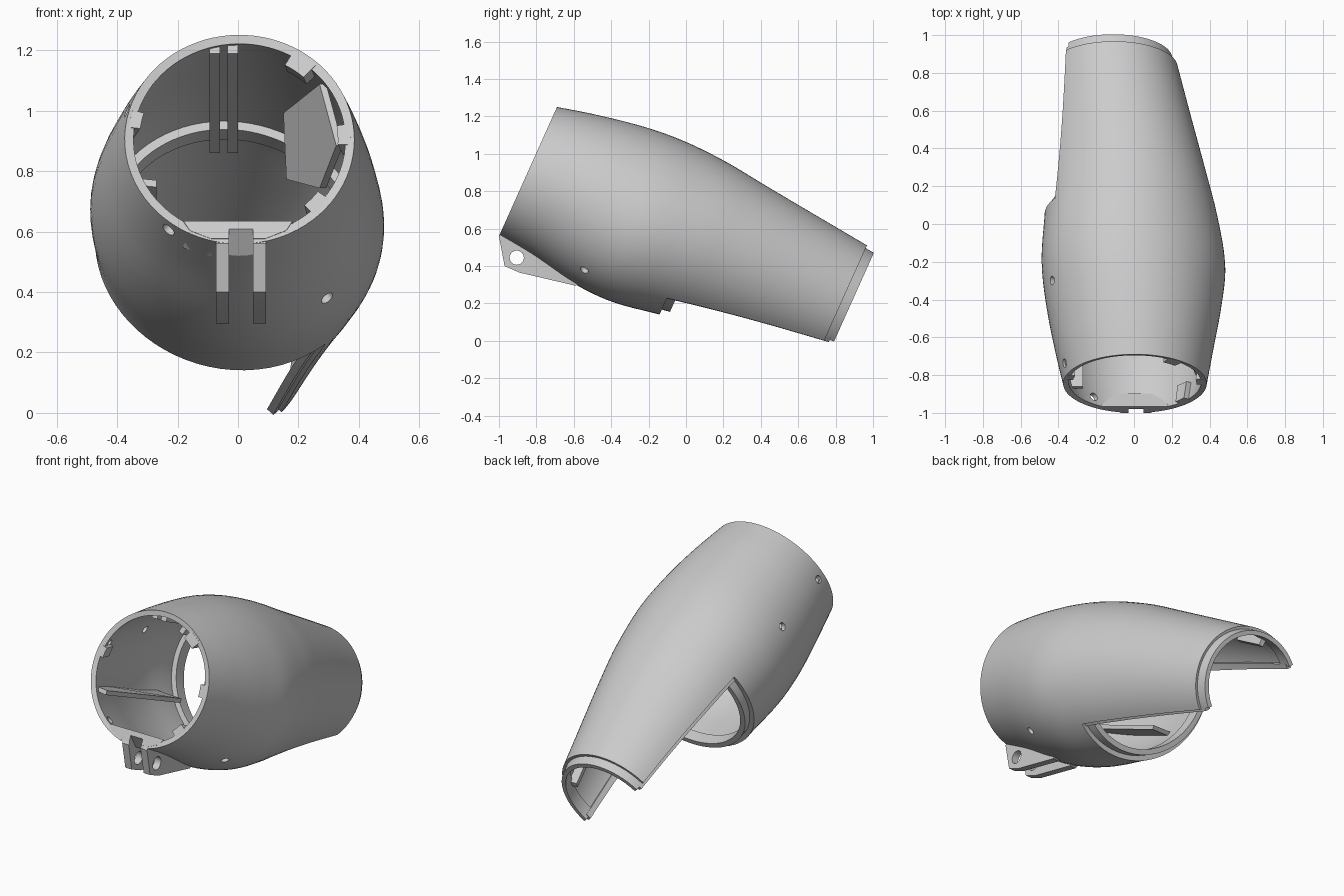
import bpy, bmesh, math
from mathutils import Matrix, Vector

if "Cube" in bpy.data.objects:
    bpy.data.objects.remove(bpy.data.objects["Cube"])

# Tilted working frame: x across, s along the tube axis, t across the tube upward
TILT = math.atan2(0.31, 0.69)
FRAME = Matrix.Translation((0, -0.845, 0.905)) @ Matrix.Rotation(-TILT, 4, 'X')
WORLD = Matrix.Identity(4)
SPLIT, END = 0.955, 1.815

# Cross-sections: s, centre x, centre t, radius x, radius t
SECTIONS = [
    (0.00, 0.005, 0.000, 0.380, 0.379),
    (0.20, 0.000, 0.012, 0.420, 0.413),
    (0.47, -0.002, 0.014, 0.468, 0.457),
    (0.69, -0.003, 0.020, 0.488, 0.466),
    (0.95, -0.015, 0.036, 0.460, 0.442),
    (1.20, -0.041, 0.040, 0.424, 0.411),
    (1.50, -0.073, 0.045, 0.380, 0.373),
    (1.88, -0.113, 0.050, 0.328, 0.326),
]


def section(s):
    """Smooth interpolation of the cross-section table."""
    P = SECTIONS
    k = max(i for i in range(len(P) - 1) if P[i][0] <= s or i == 0)

    def slope(i, c):
        a, b = P[max(i - 1, 0)], P[min(i + 1, len(P) - 1)]
        return (b[c] - a[c]) / (b[0] - a[0])
    h = P[k + 1][0] - P[k][0]
    u = (s - P[k][0]) / h
    return [(2*u**3 - 3*u*u + 1) * P[k][c] + (u**3 - 2*u*u + u) * h * slope(k, c)
            + (3*u*u - 2*u**3) * P[k+1][c] + (u**3 - u*u) * h * slope(k + 1, c)
            for c in range(1, 5)]


def point(s, deg, depth=0.0):
    cx, ct, rx, rt = section(s)
    a = math.radians(deg)
    # The bulb is slightly oval, longest from upper left to lower right
    depth -= 0.02 * math.cos(2 * math.radians(deg + 50)) * math.exp(-((s - 0.75) / 0.36) ** 2)
    return Vector((cx + (rx - depth) * math.cos(a), s, ct + (rt - depth) * math.sin(a)))


def cut_angles(s):
    """Angular range that remains behind the opening."""
    u = max(0.0, (s - SPLIT) / (END - SPLIT))
    return -50 + 8 * u, 149 - 10 * u


def make(name, verts, faces, frame=FRAME, recalc=True):
    me = bpy.data.meshes.new(name)
    me.from_pydata([frame @ Vector(v) for v in verts], [], faces)
    if recalc:
        bm = bmesh.new()
        bm.from_mesh(me)
        bmesh.ops.recalc_face_normals(bm, faces=bm.faces)
        bm.to_mesh(me)
        bm.free()
    ob = bpy.data.objects.new(name, me)
    bpy.context.collection.objects.link(ob)
    return ob


def activate(ob):
    bpy.ops.object.select_all(action='DESELECT')
    ob.select_set(True)
    bpy.context.view_layer.objects.active = ob


def smooth(ob):
    activate(ob)
    bpy.ops.object.shade_smooth_by_angle(angle=math.radians(32))


def cut(ob, cutters):
    activate(ob)
    for c in cutters:
        m = ob.modifiers.new("cut", 'BOOLEAN')
        m.object, m.operation, m.solver = c, 'DIFFERENCE', 'EXACT'
        bpy.ops.object.modifier_apply(modifier=m.name)


def loft(name, a, b, frame=FRAME):
    """Solid between two matching outlines."""
    n = len(a)
    faces = [list(range(n)), list(range(n, 2 * n))]
    faces += [[i, (i + 1) % n, n + (i + 1) % n, n + i] for i in range(n)]
    return make(name, list(a) + list(b), faces, frame)


def prism_x(name, pts, x0, x1, frame=FRAME):
    return loft(name, [(x0, *p) for p in pts], [(x1, *p) for p in pts], frame)


def band(name, s0, s1, a0, a1, d0, d1, rows=1, segs=1):
    """Curved strip that follows the shell; a0/a1 are functions of s, d is depth below the skin."""
    verts, faces, w = [], [], segs + 1
    for i in range(rows + 1):
        s = s0 + (s1 - s0) * i / rows
        for d in (d0, d1):
            verts += [point(s, a0(s) + (a1(s) - a0(s)) * j / segs, d) for j in range(w)]
    o = lambda i, j: i * 2 * w + j
    n = lambda i, j: i * 2 * w + w + j
    for i in range(rows):
        for j in range(segs):
            for f in (o, n):
                faces.append([f(i, j), f(i + 1, j), f(i + 1, j + 1), f(i, j + 1)])
        for j in (0, segs):
            faces.append([o(i, j), o(i + 1, j), n(i + 1, j), n(i, j)])
    for i in (0, rows):
        for j in range(segs):
            faces.append([o(i, j), o(i, j + 1), n(i, j + 1), n(i, j)])
    smooth(make(name, verts, faces))


def const(v):
    return lambda s: v


def cylinder(name, centre, axis, radius, length):
    bm = bmesh.new()
    bmesh.ops.create_cone(bm, cap_ends=True, segments=24, radius1=radius, radius2=radius, depth=length)
    rot = Vector((0, 0, 1)).rotation_difference(axis).to_matrix().to_4x4()
    bm.transform(Matrix.Translation(centre) @ rot)
    me = bpy.data.meshes.new(name)
    bm.to_mesh(me)
    bm.free()
    ob = bpy.data.objects.new(name, me)
    bpy.context.collection.objects.link(ob)
    ob.hide_render = True
    return ob


# Outer shell: full bulb in front, open trough behind
KEEP, GAP = 48, 32
N = KEEP + GAP
rows = [SPLIT * i / 20 for i in range(21)] + [SPLIT + (END - SPLIT) * i / 16 for i in range(1, 17)]
verts, faces = [], []
for s in rows:
    a0, a1 = cut_angles(s)
    verts += [point(s, a0 + (a1 - a0) * j / KEEP) for j in range(KEEP)]
    verts += [point(s, a1 + (a0 + 360 - a1) * j / GAP) for j in range(GAP)]
for i in range(len(rows) - 1):
    for j in range(N if i < 20 else KEEP):
        k = (j + 1) % N
        faces.append([i * N + j, (i + 1) * N + j, (i + 1) * N + k, i * N + k])
used = sorted({v for f in faces for v in f})
remap = {v: i for i, v in enumerate(used)}
shell = make("shell", [verts[v] for v in used], [[remap[v] for v in f] for f in faces], recalc=False)
activate(shell)
mod = shell.modifiers.new("wall", 'SOLIDIFY')
mod.thickness, mod.offset = 0.03, -1
bpy.ops.object.modifier_apply(modifier=mod.name)

# Tapered pad inside the lower front rim
pad_x, pad_low = (-.18, .18, .16, .09, -.09, -.16), (-.33, -.36, -.36, -.33)
pad = loft("rim_pad", [(x, 0.0, t) for x, t in zip(pad_x, (-.296, -.296) + pad_low)],
           [(x, 0.1, t - .02) for x, t in zip(pad_x, (-.33, -.33, -.335, -.36, -.36, -.335))])

# Screw holes and hinge slot
cutters = []
for s, deg in ((0.49, -52), (0.06, 161), (0.50, 154), (0.05, -127)):
    p = point(s, deg, 0.015)
    axis = Vector((math.cos(math.radians(deg)), 0, math.sin(math.radians(deg))))
    cutters.append(cylinder("hole_cutter", FRAME @ p, FRAME.to_3x3() @ axis, 0.023, 0.14))
slot = prism_x("slot_cutter", [(-.05, -.5), (.22, -.5), (0, -.325), (-.05, -.325)], -.03, .05)
slot.hide_render = True
cut(shell, cutters + [slot])
cut(pad, [slot])
smooth(shell)

# Hinge lugs under the front rim
pin = cylinder("pin_cutter", (0, -.905, .445), Vector((1, 0, 0)), .038, .5)
lug_pts = [(-1, .56), (-.97, .4), (-.89, .365), (-.59, .295), (-.57, .305), (-.79, .45), (-.987, .575)]
for name, x0 in (("hinge_lug_left", -.072), ("hinge_lug_right", .05)):
    lug = prism_x(name, lug_pts, x0, x0 + .043, WORLD)
    cut(lug, [pin])
    smooth(lug)
for c in cutters + [slot, pin]:
    bpy.data.objects.remove(c)

# Stepped lips around the opening and the rear end
lo = lambda s: cut_angles(s)[0]
hi = lambda s: cut_angles(s)[1]
band("rear_lip", 1.78, 1.865, lo, hi, .016, .042, 2, 40)
band("bulb_lip", .925, 1.0, const(146), const(312), .029, .06, 2, 40)
band("edge_lip_left", SPLIT, 1.84, lambda s: hi(s) - 3, lambda s: hi(s) + 3, .016, .045, 16, 2)
band("edge_lip_right", SPLIT, 1.84, lambda s: lo(s) - 3, lambda s: lo(s) + 3, .016, .045, 16, 2)

# Inner ring rib where the bulb meets the trough
band("inner_ring", .87, .94, const(25), const(155), .025, .06, 2, 32)

# Twin ribs along the top inside wall
wall = [(s, section(s)[1] + section(s)[3] - .02) for s in (.03, .2, .4, .6, .8)]
for i, x0 in enumerate((-.095, -.035)):
    prism_x(f"top_rib_{i + 1}", wall + [(.8, .31), (.03, .325)], x0, x0 + .035)

# Slanted inner panel on the right
panel = [(.325, .05, .0), (.27, .1, .245), (.15, .7, .41), (.16, .7, .17), (.27, .35, -.02)]
loft("inner_panel", panel, [(x + .022, s, t) for x, s, t in panel])

# Inner shelf along the left wall
shelf = [(-.27, .04, -.13), (-.27, .82, -.13)] + [point(s, 200, .02) for s in (.78, .6, .4, .2, .04)]
loft("inner_shelf", shelf, [(x, s, t - .025) for x, s, t in shelf])

# Blocks behind the front rim and stub ribs near the rear end
for i, (a, w, d) in enumerate(((54, 14, .07), (3, 12, .055), (-42, 12, .06), (168, 10, .05))):
    band(f"rim_block_{i + 1}", .002, .1, const(a - w / 2), const(a + w / 2), .012, d, 1, 4)
for i, a in enumerate((0, 50, 100)):
    band(f"rear_rib_{i + 1}", 1.6, 1.8, const(a - 3), const(a + 3), .02, .08)
